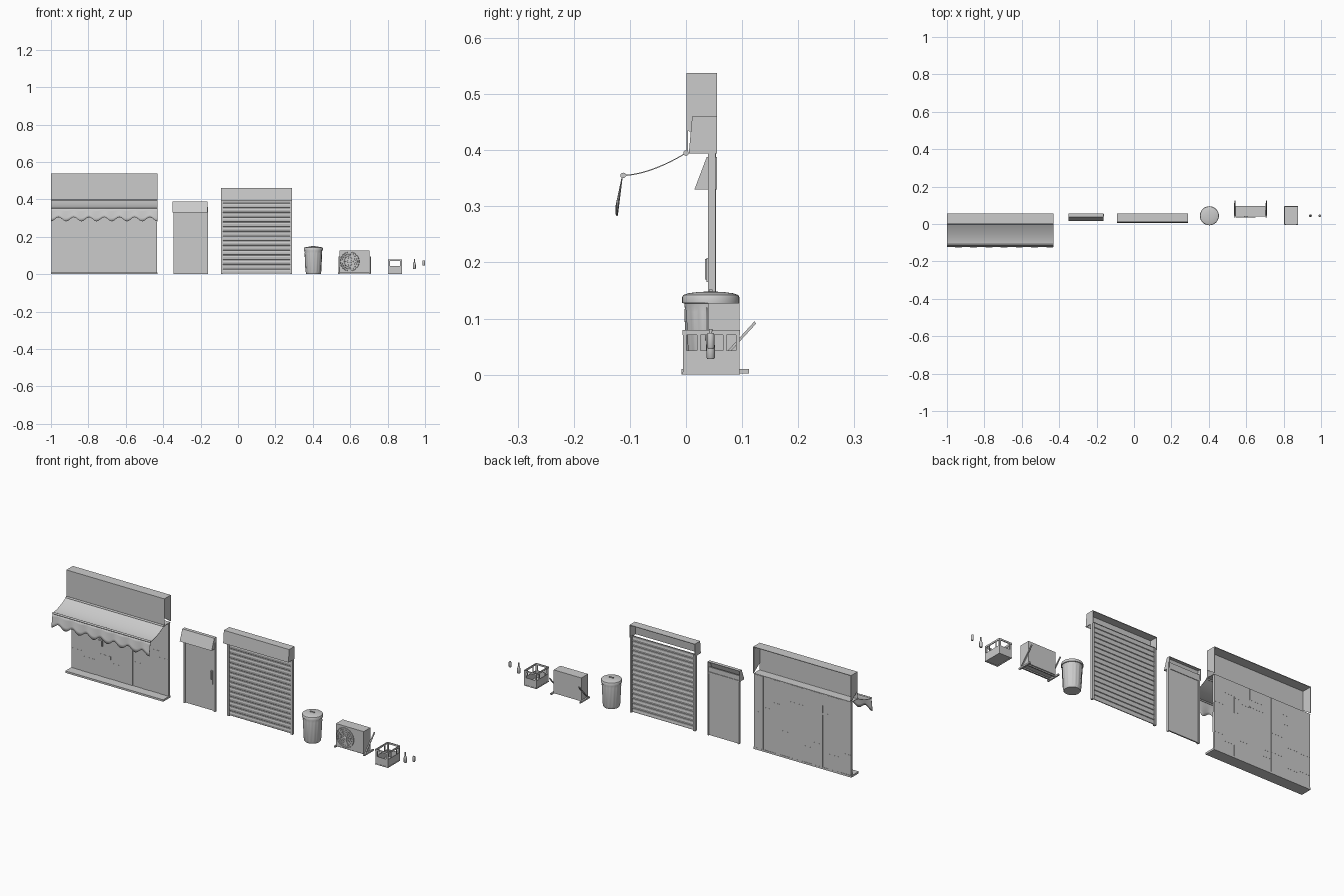
import bpy, bmesh, math, random
from mathutils import Vector

if "Cube" in bpy.data.objects:
    bpy.data.objects.remove(bpy.data.objects["Cube"])
random.seed(4)

def mesh(name, verts, faces, smooth=False):
    me = bpy.data.meshes.new(name)
    me.from_pydata(verts, [], faces)
    bm = bmesh.new()
    bm.from_mesh(me)
    bmesh.ops.recalc_face_normals(bm, faces=bm.faces)
    bm.to_mesh(me)
    bm.free()
    ob = bpy.data.objects.new(name, me)
    bpy.context.collection.objects.link(ob)
    if smooth:
        bpy.ops.object.select_all(action='DESELECT')
        bpy.context.view_layer.objects.active = ob
        ob.select_set(True)
        bpy.ops.object.shade_smooth_by_angle(angle=math.radians(40))
    return ob

def boxes(name, *items):
    """each item: x0, x1, y0, y1, z0, z1"""
    vs, fs = [], []
    for a, b, c, d, e, f in items:
        n = len(vs)
        vs += [(x, y, z) for z in (e, f) for x, y in ((a, c), (b, c), (b, d), (a, d))]
        fs += [[n + i for i in q] for q in ((0, 1, 2, 3), (4, 5, 6, 7), (0, 1, 5, 4),
                                            (1, 2, 6, 5), (2, 3, 7, 6), (3, 0, 4, 7))]
    return mesh(name, vs, fs)

def prism(name, prof, x0, x1, smooth=False):
    """yz profile extruded along x"""
    n = len(prof)
    vs = [(x, y, z) for x in (x0, x1) for y, z in prof]
    fs = [[i, (i + 1) % n, n + (i + 1) % n, n + i] for i in range(n)]
    fs += [list(range(n)), list(range(n, 2 * n))]
    return mesh(name, vs, fs, smooth)

def lathe(name, prof, x, y, seg=24, flute=None):
    """(r, z) profile turned about a vertical axis"""
    vs, fs, m = [], [], len(prof)
    for i, (r, z) in enumerate(prof):
        for k in range(seg):
            a = math.tau * k / seg
            rr = r * (flute(i, k) if flute else 1)
            vs.append((x + rr * math.cos(a), y + rr * math.sin(a), z))
    for i in range(m - 1):
        for k in range(seg):
            j = (k + 1) % seg
            fs.append([i * seg + k, i * seg + j, (i + 1) * seg + j, (i + 1) * seg + k])
    fs += [list(range(seg)), list(range((m - 1) * seg, m * seg))]
    return mesh(name, vs, fs, True)

def rod(name, y, z, r, x0, x1):
    ring = [(y + r * math.cos(math.tau * k / 12), z + r * math.sin(math.tau * k / 12)) for k in range(12)]
    return prism(name, ring, x0, x1, True)

def torus(name, loc, R, r, rot=(0, 0, 0)):
    bpy.ops.mesh.primitive_torus_add(location=loc, rotation=rot, major_radius=R, minor_radius=r,
                                     major_segments=32, minor_segments=6)
    ob = bpy.context.object
    ob.name = name
    bpy.ops.object.shade_smooth_by_angle(angle=math.radians(60))
    return ob

# ---- shop front: planked wall, sill, open-backed fascia
L, R = -1.0, -0.43
planks, x = [], L + 0.003
widths = [0.055, 0.07, 0.03, 0.06, 0.045, 0.075, 0.05, 0.035, 0.06, 0.05]
for i, w in enumerate(widths):
    w *= (R - L - 0.006) / sum(widths)
    d = 0.0015 * (i % 2)
    cuts = [0.008] + sorted(random.uniform(0.04, 0.36) for _ in range(3)) + [0.395]
    for j in range(4):
        e = 0.0006 * (j % 2)
        planks.append((x, x + w, 0.041 - d - e, 0.051 + d + e, cuts[j], cuts[j + 1]))
    x += w
boxes("shop_wall_planks", *planks)
boxes("shop_sill", (L, R, -0.008, 0.053, 0, 0.01))
boxes("shop_latch", (-0.835, -0.815, 0.034, 0.041, 0.198, 0.206),
      (-0.821, -0.815, 0.034, 0.041, 0.17, 0.206))
boxes("fascia_shell", (L, R, 0.001, 0.004, 0.395, 0.538), (L, R, 0.001, 0.055, 0.535, 0.538),
      (L, R, 0.004, 0.051, 0.394, 0.397))
for s, x0 in (("left", L), ("right", R - 0.003)):
    prism("fascia_end_" + s, [(0.001, 0.437), (0.055, 0.40), (0.055, 0.538), (0.001, 0.538)], x0, x0 + 0.003)

# ---- awning: sagging sheet, scalloped valance, two rods
sag = [(-0.112 * t, 0.395 - 0.04 * (1 - (1 - t) ** 1.7)) for t in [i / 12 for i in range(13)]]
prism("awning_sheet", [(y, z + 0.001) for y, z in sag] + [(y, z - 0.001) for y, z in reversed(sag)], L, R, True)
N, rows = 112, 5
vs, fs = [], []
for i in range(N + 1):
    ph = i / N * 7
    bottom = 0.294 - 0.011 * math.cos(math.tau * ph)
    for j in range(rows):
        t = j / (rows - 1)
        vs.append((L + (R - L) * i / N, -0.114 - 0.01 * t + 0.002 * t * math.sin(math.tau * ph),
                   0.355 + (bottom - 0.355) * t))
for i in range(N):
    for j in range(rows - 1):
        a = i * rows + j
        fs.append([a, a + 1, a + rows + 1, a + rows])
val = mesh("awning_valance", vs, fs, True)
val.modifiers.new("thick", 'SOLIDIFY').thickness = 0.0015
rod("awning_back_rod", 0.0, 0.395, 0.005, L, R)
rod("awning_front_rod", -0.112, 0.355, 0.005, L, R)

# ---- door with frame, handle, hinges and sloped hood
boxes("door_frame", (-0.345, -0.337, 0.039, 0.053, 0, 0.335), (-0.169, -0.161, 0.039, 0.053, 0, 0.335),
      (-0.337, -0.169, 0.039, 0.053, 0.325, 0.335))
boxes("door_panel", (-0.337, -0.169, 0.043, 0.05, 0.002, 0.325))
boxes("door_handle", (-0.187, -0.18, 0.0365, 0.039, 0.165, 0.208), (-0.187, -0.18, 0.039, 0.043, 0.165, 0.17),
      (-0.187, -0.18, 0.039, 0.043, 0.203, 0.208), (-0.19, -0.177, 0.042, 0.044, 0.14, 0.212))
prism("hood_front", [(0.015, 0.33), (0.037, 0.388), (0.055, 0.388), (0.055, 0.385), (0.039, 0.385), (0.018, 0.33)],
      -0.35, -0.164)
for s, x0 in (("left", -0.35), ("right", -0.167)):
    prism("hood_end_" + s, [(0.015, 0.33), (0.037, 0.388), (0.055, 0.388), (0.055, 0.33)], x0, x0 + 0.003)
boxes("door_transom", (-0.345, -0.161, 0.043, 0.05, 0.335, 0.36))

# ---- roller shutter: slatted curtain, guides, open-backed box
front = [(0.044, 0.003)]
n, h = 16, 0.0252
for i in range(n):
    z = 0.003 + i * h
    front += [(0.043, z + 0.001), (0.041, z + h * 0.5), (0.043, z + h * 0.88), (0.046, z + h * 0.94)]
prof = front + [(y + 0.004, z) for y, z in reversed(front)]
prism("shutter_slats", prof, -0.082, 0.282)
for s, x0 in (("left", -0.09), ("right", 0.279)):
    boxes("shutter_guide_" + s, (x0, x0 + 0.011, 0.039, 0.053, 0, 0.40))
prism("shutter_box_shell", [(0.005, 0.394), (0.011, 0.46), (0.055, 0.46), (0.055, 0.457), (0.014, 0.457), (0.008, 0.394)],
      -0.09, 0.29)
for s, x0 in (("left", -0.09), ("right", 0.287)):
    prism("shutter_box_end_" + s, [(0.005, 0.394), (0.011, 0.46), (0.055, 0.46), (0.055, 0.394)], x0, x0 + 0.003)

# ---- fluted bin with lid
bx, by = 0.403, 0.044
lathe("bin_body", [(0.038, 0), (0.040, 0.003), (0.0405, 0.012), (0.041, 0.016), (0.0455, 0.112), (0.046, 0.118), (0.0475, 0.13)],
      bx, by, 64, lambda i, k: 1.035 if i in (3, 4) and k % 4 < 2 else 1)
lathe("bin_lid", [(0.0475, 0.127), (0.051, 0.128), (0.051, 0.138), (0.049, 0.142), (0.04, 0.145), (0.022, 0.1475), (0.004, 0.148)],
      bx, by, 32)
boxes("bin_lid_handle", (bx - 0.012, bx + 0.012, by - 0.003, by + 0.003, 0.149, 0.152),
      (bx - 0.012, bx - 0.009, by - 0.003, by + 0.003, 0.144, 0.151),
      (bx + 0.009, bx + 0.012, by - 0.003, by + 0.003, 0.144, 0.151))

# ---- air conditioner: case, fan grille, brackets
boxes("cooler_case", (0.543, 0.704, 0.039, 0.095, 0.01, 0.128))
fx, fz = 0.597, 0.068
for i in range(1, 6):
    torus(f"fan_ring_{i}", (fx, 0.037, fz), 0.01 * i, 0.0012 if i < 5 else 0.002, (math.pi / 2, 0, 0))
for i in range(6):
    a = math.pi * i / 6
    sp = boxes(f"fan_spoke_{i}", (-0.05, 0.05, -0.0008, 0.0008, -0.0008, 0.0008))
    sp.location, sp.rotation_euler = (fx, 0.0365, fz), (0, a, 0)
hub = lathe("fan_hub", [(0.009, 0), (0.009, 0.003), (0.006, 0.005)], 0, 0, 16)
hub.location, hub.rotation_euler = (fx, 0.039, fz), (math.pi / 2, 0, 0)
for s, x0 in (("left", 0.535), ("right", 0.704)):
    boxes("bracket_foot_" + s, (x0, x0 + 0.008, 0.035, 0.112, 0.002, 0.01))
    prism("bracket_strut_" + s, [(0.041, 0.006), (0.044, 0.003), (0.125, 0.091), (0.122, 0.095)], x0 + 0.001, x0 + 0.007)
boxes("bracket_crossbar", (0.536, 0.711, 0.05, 0.056, 0.003, 0.009), (0.536, 0.711, 0.085, 0.091, 0.003, 0.009))

# ---- bottle crate: tray, low walls, posts, rim
a, b, c, d = 0.804, 0.876, -0.005, 0.095
t = 0.003
def ring(z0, z1, o=0.0):
    return [(a - o, b + o, c - o, c + t, z0, z1), (a - o, b + o, d - t, d + o, z0, z1),
            (a - o, a + t, c, d, z0, z1), (b - t, b + o, c, d, z0, z1)]
boxes("crate_tray", (a, b, c, d, 0.003, 0.007), *ring(0.003, 0.043))
boxes("crate_rims", *ring(0.071, 0.08, 0.001), *ring(0.0, 0.005, 0.001))
posts = [(x, x + 0.01, y, y + 0.005, 0.003, 0.078) for x in (a, b - 0.01) for y in (c, d - 0.005)]
posts += [(x, x + t, y, y + 0.006, 0.003, 0.078) for x in (a, b - t) for y in (c, 0.02, 0.066, d - 0.006)]
boxes("crate_posts", *posts)

# ---- bottle and can
lathe("bottle", [(0.006, 0.028), (0.0075, 0.03), (0.0075, 0.052), (0.006, 0.058), (0.003, 0.066), (0.0027, 0.077),
                 (0.0033, 0.077), (0.0033, 0.081)], 0.943, 0.044, 16)
lathe("can", [(0.005, 0.046), (0.0065, 0.049), (0.0065, 0.071), (0.005, 0.0745), (0.0045, 0.0745), (0.0045, 0.073)],
      0.9935, 0.044, 16)
